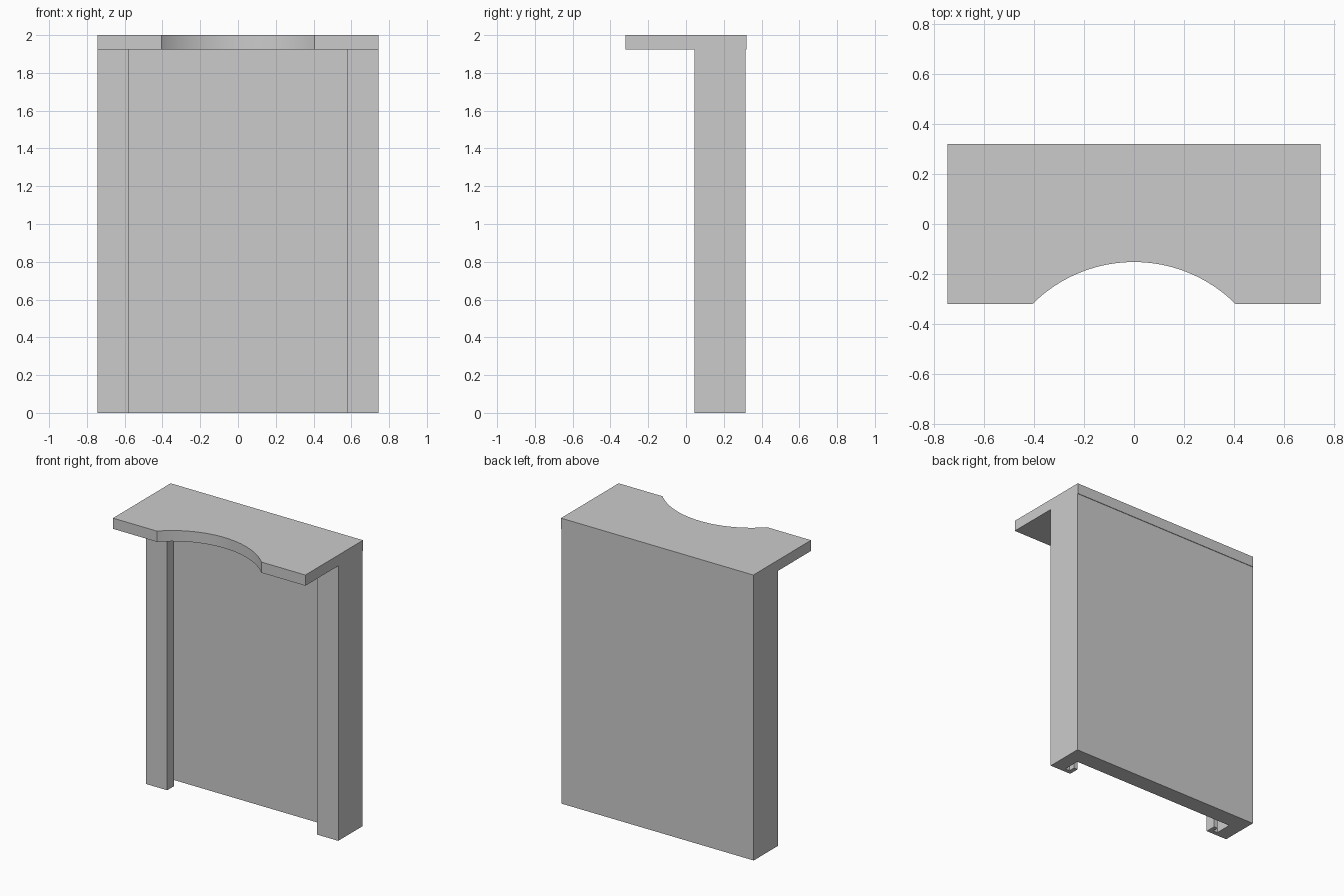
import bpy
import bmesh
import math

old = bpy.data.objects.get("Cube")
if old:
    bpy.data.objects.remove(old, do_unlink=True)

grey = bpy.data.materials.new("plain grey")
grey.use_nodes = True
colour = (0.6, 0.6, 0.6, 1)
grey.diffuse_color = colour
grey.node_tree.nodes["Principled BSDF"].inputs["Base Color"].default_value = colour


def extrude_plan(name, half, bottom, top):
    """Mirror a half outline (on +x) across x = 0 and extrude it upwards."""
    outline = half + [(-x, y) for x, y in reversed(half) if x > 0]
    bm = bmesh.new()
    base = bm.faces.new([bm.verts.new((x, y, bottom)) for x, y in outline])
    raised = bmesh.ops.extrude_face_region(bm, geom=[base], use_keep_orig=True)
    verts = [v for v in raised["geom"] if isinstance(v, bmesh.types.BMVert)]
    bmesh.ops.translate(bm, verts=verts, vec=(0, 0, top - bottom))
    bmesh.ops.recalc_face_normals(bm, faces=bm.faces)
    mesh = bpy.data.meshes.new(name)
    bm.to_mesh(mesh)
    bm.free()
    mesh.materials.append(grey)
    obj = bpy.data.objects.new(name, mesh)
    bpy.context.collection.objects.link(obj)
    return obj


WIDTH = 0.745
SLAB_BOTTOM = 1.925

# Back panel with side walls that fold into hollow, lipped channels
front, back, panel_front = 0.045, 0.315, 0.195
wall, flange, lip_x, lip_end = 0.10, 0.03, 0.58, 0.12
extrude_plan("channelled_panel", [
    (WIDTH, back),
    (WIDTH, front),
    (lip_x, front),
    (lip_x, lip_end),
    (lip_x + flange, lip_end),
    (lip_x + flange, front + flange),
    (WIDTH - wall, front + flange),
    (WIDTH - wall, panel_front),
], 0, SLAB_BOTTOM)

# Top slab with a shallow circular scoop in its front edge
edge, scoop_half, scoop_depth, steps = 0.319, 0.405, 0.167, 20
radius = (scoop_half ** 2 + scoop_depth ** 2) / (2 * scoop_depth)
centre_y = -edge + scoop_depth - radius
sweep = math.asin(scoop_half / radius)
slab = [(WIDTH, edge), (WIDTH, -edge)]
for i in range(steps + 1):
    a = sweep * (1 - i / steps)
    slab.append((radius * math.sin(a), centre_y + radius * math.cos(a)))
top_slab = extrude_plan("top_slab", slab, SLAB_BOTTOM, 2)

# Smooth only the curved scoop wall
bpy.context.view_layer.objects.active = top_slab
top_slab.select_set(True)
bpy.ops.object.shade_smooth_by_angle(angle=math.radians(25))
